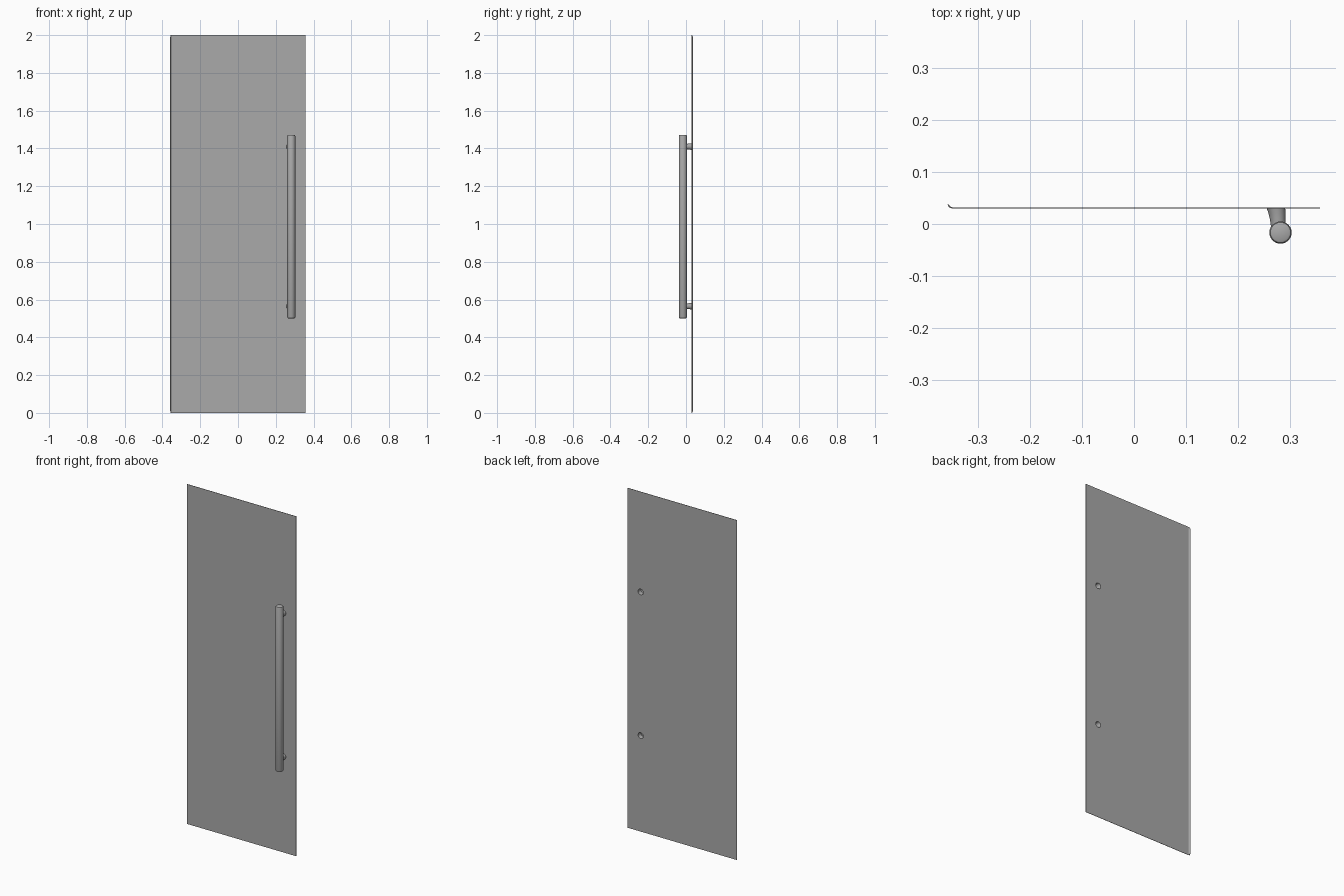
import bpy
import bmesh
import math

if "Cube" in bpy.data.objects:
    bpy.data.objects.remove(bpy.data.objects["Cube"], do_unlink=True)

# Single grey finish
grey = bpy.data.materials.new("satin_grey")
grey.use_nodes = True
colour = (0.4, 0.4, 0.4, 1)
grey.diffuse_color = colour
grey.node_tree.nodes["Principled BSDF"].inputs["Base Color"].default_value = colour

MOUNT_X = 0.273
MOUNT_HEIGHTS = {"upper": 1.41, "lower": 0.565}


def finish(name, bm, smooth=True):
    bmesh.ops.recalc_face_normals(bm, faces=bm.faces)
    mesh = bpy.data.meshes.new(name)
    bm.to_mesh(mesh)
    bm.free()
    mesh.materials.append(grey)
    obj = bpy.data.objects.new(name, mesh)
    bpy.context.collection.objects.link(obj)
    if smooth:
        bpy.ops.object.select_all(action="DESELECT")
        obj.select_set(True)
        bpy.context.view_layer.objects.active = obj
        bpy.ops.object.shade_smooth_by_angle(angle=math.radians(35))
    return obj


def loft(bm, rings):
    """Join equal rings of points with quads."""
    loops = [[bm.verts.new(p) for p in ring] for ring in rings]
    n = len(loops[0])
    for a, b in zip(loops, loops[1:]):
        for i in range(n):
            j = (i + 1) % n
            bm.faces.new((a[i], a[j], b[j], b[i]))
    return loops


def circle(radius, n=24):
    return [(radius * math.cos(2 * math.pi * i / n),
             radius * math.sin(2 * math.pi * i / n)) for i in range(n)]


# Thin door sheet with a curled lip on one edge, tapered at its ends
profile = [(0.358, 0.030), (-0.350, 0.030), (-0.356, 0.032), (-0.359, 0.038),
           (-0.357, 0.038), (-0.354, 0.034), (-0.349, 0.032), (0.358, 0.032)]
bm = bmesh.new()
ends = []
for z, inward in ((0, 1), (2, -1)):
    ends.append([(x, y, z + inward * max(0, y - 0.032) * 2) for x, y in profile])
for loop in loft(bm, ends):
    bm.faces.new(loop)
panel = finish("door_panel", bm, smooth=False)

# Round openings behind the handle mounts
for label, z in MOUNT_HEIGHTS.items():
    bm = bmesh.new()
    loops = loft(bm, [[(MOUNT_X + u, y, z + v) for u, v in circle(0.017)]
                      for y in (0.02, 0.045)])
    for loop in loops:
        bm.faces.new(loop)
    cutter = finish(label + "_hole_cutter", bm, smooth=False)
    cutter.hide_render = True
    cutter.hide_viewport = True
    cutter.display_type = "WIRE"
    cut = panel.modifiers.new(label + "_hole", "BOOLEAN")
    cut.operation = "DIFFERENCE"
    cut.solver = "EXACT"
    cut.object = cutter

# Flared hollow mounts, leaning towards the bar
for label, z in MOUNT_HEIGHTS.items():
    bm = bmesh.new()
    stations = [(0.031, 0.018, 0), (0.022, 0.0165, 0.002),
                (0.010, 0.015, 0.0035), (-0.008, 0.014, 0.005)]
    loft(bm, [[(MOUNT_X + shift + u, y, z + v) for u, v in circle(r)]
              for y, r, shift in stations])
    finish(label + "_handle_mount", bm)

# Vertical bar with softened ends
bm = bmesh.new()
bar = [(0.500, 0.016), (0.502, 0.0195), (0.507, 0.0215),
       (1.465, 0.0215), (1.470, 0.0195), (1.472, 0.016)]
loops = loft(bm, [[(0.282 + u, -0.0165 + v, z) for u, v in circle(r)]
                  for z, r in bar])
bm.faces.new(loops[0])
bm.faces.new(loops[-1])
finish("handle_bar", bm)
